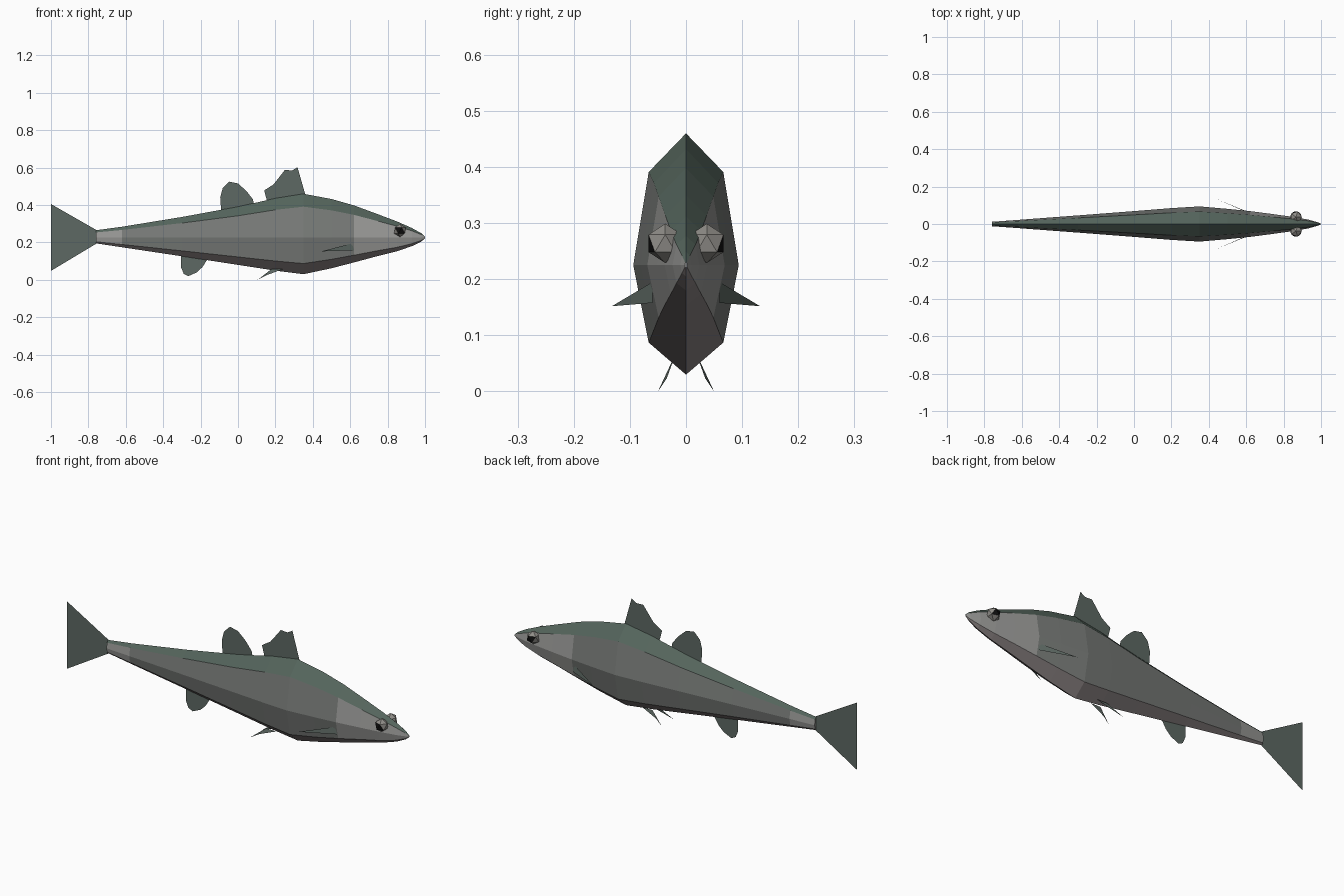
import bpy, bmesh, math

if "Cube" in bpy.data.objects:
    bpy.data.objects.remove(bpy.data.objects["Cube"])


def material(name, color):
    m = bpy.data.materials.new(name)
    m.diffuse_color = (*color, 1)
    m.use_nodes = True
    m.node_tree.nodes["Principled BSDF"].inputs["Base Color"].default_value = m.diffuse_color
    return m


BACK = material("back_green", (0.09, 0.13, 0.108))
SIDE = material("side_grey", (0.19, 0.20, 0.19))
PALE = material("pale_grey", (0.32, 0.32, 0.31))
BELLY = material("belly_pink_grey", (0.25, 0.22, 0.22))
FIN = material("fin_green", (0.11, 0.14, 0.125))
IRIS = material("iris", (0.28, 0.27, 0.25))
PUPIL = material("pupil", (0.005, 0.005, 0.005))


def make_object(name, bm, mats):
    me = bpy.data.meshes.new(name)
    bm.to_mesh(me)
    bm.free()
    for m in mats:
        me.materials.append(m)
    ob = bpy.data.objects.new(name, me)
    bpy.context.collection.objects.link(ob)
    return ob


def flat_fin(name, points):
    bm = bmesh.new()
    face = bm.faces.new([bm.verts.new(p) for p in points])
    bmesh.ops.triangulate(bm, faces=[face])
    return make_object(name, bm, [FIN])


# Body: octagonal sections lofted along x (x, top z, bottom z, half width)
stations = [
    (-0.76, 0.265, 0.195, 0.012), (-0.62, 0.284, 0.174, 0.022),
    (-0.30, 0.336, 0.126, 0.046), (0.0, 0.391, 0.080, 0.069),
    (0.20, 0.436, 0.049, 0.085), (0.35, 0.460, 0.030, 0.094),
    (0.50, 0.432, 0.062, 0.081), (0.62, 0.398, 0.093, 0.069),
    (0.75, 0.350, 0.128, 0.052), (0.85, 0.312, 0.153, 0.038),
    (0.93, 0.277, 0.180, 0.024), (0.98, 0.249, 0.205, 0.010),
    (1.00, 0.231, 0.221, 0.002),
]
bm = bmesh.new()
rings = []
for x, top, bottom, w in stations:
    mid = 0.225
    ring = []
    for i in range(8):
        a = i * math.pi / 4
        c = math.cos(a)
        ring.append(bm.verts.new((x, w * math.sin(a), mid + c * ((top - mid) if c > 0 else (mid - bottom)))))
    rings.append(ring)
for s in range(len(rings) - 1):
    x0 = stations[s][0]
    for i in range(8):
        j = (i + 1) % 8
        f = bm.faces.new((rings[s][i], rings[s][j], rings[s + 1][j], rings[s + 1][i]))
        if i in (0, 7):
            f.material_index = 0
        elif i in (3, 4):
            f.material_index = 3
        else:
            f.material_index = 2 if x0 < -0.7 or x0 > 0.6 else 1
bm.faces.new(rings[0]).material_index = 2
bm.faces.new(rings[-1]).material_index = 2
bmesh.ops.recalc_face_normals(bm, faces=bm.faces)
make_object("body", bm, [BACK, SIDE, PALE, BELLY])

# Fins on the centre plane, outlined in x and z
outlines = {
    "tail_fin": [(-0.755, 0.265), (-1.0, 0.405), (-0.93, 0.232), (-1.0, 0.048), (-0.755, 0.195)],
    "front_dorsal_fin": [(0.36, 0.455), (0.318, 0.602), (0.29, 0.585), (0.25, 0.587), (0.19, 0.51),
                         (0.14, 0.478), (0.155, 0.422)],
    "rear_dorsal_fin": [(0.085, 0.405), (0.08, 0.43), (0.045, 0.475), (0.0, 0.515), (-0.047, 0.525),
                        (-0.082, 0.49), (-0.095, 0.44), (-0.09, 0.37)],
    "anal_fin": [(-0.305, 0.132), (-0.305, 0.068), (-0.29, 0.032), (-0.265, 0.02), (-0.22, 0.04),
                 (-0.19, 0.068), (-0.165, 0.108)],
}
for name, pts in outlines.items():
    flat_fin(name, [(x, 0, z) for x, z in pts])

# Paired fins and eyes on both sides
for side, s in (("right", -1), ("left", 1)):
    flat_fin(side + "_pectoral_fin",
             [(0.61, s * 0.06, 0.195), (0.445, s * 0.132, 0.152), (0.62, s * 0.06, 0.158)])
    flat_fin(side + "_pelvic_fin",
             [(0.24, s * 0.022, 0.057), (0.18, s * 0.023, 0.058), (0.105, s * 0.05, 0.0),
              (0.15, s * 0.034, 0.024)][::-1])
    bm = bmesh.new()
    bmesh.ops.create_icosphere(bm, subdivisions=1, radius=0.035)
    bm.normal_update()
    for f in bm.faces:
        f.material_index = 1 if f.normal.y * s > 0.6 else 0
    eye = make_object(side + "_eye", bm, [IRIS, PUPIL])
    eye.location = (0.866, s * 0.037, 0.264)
